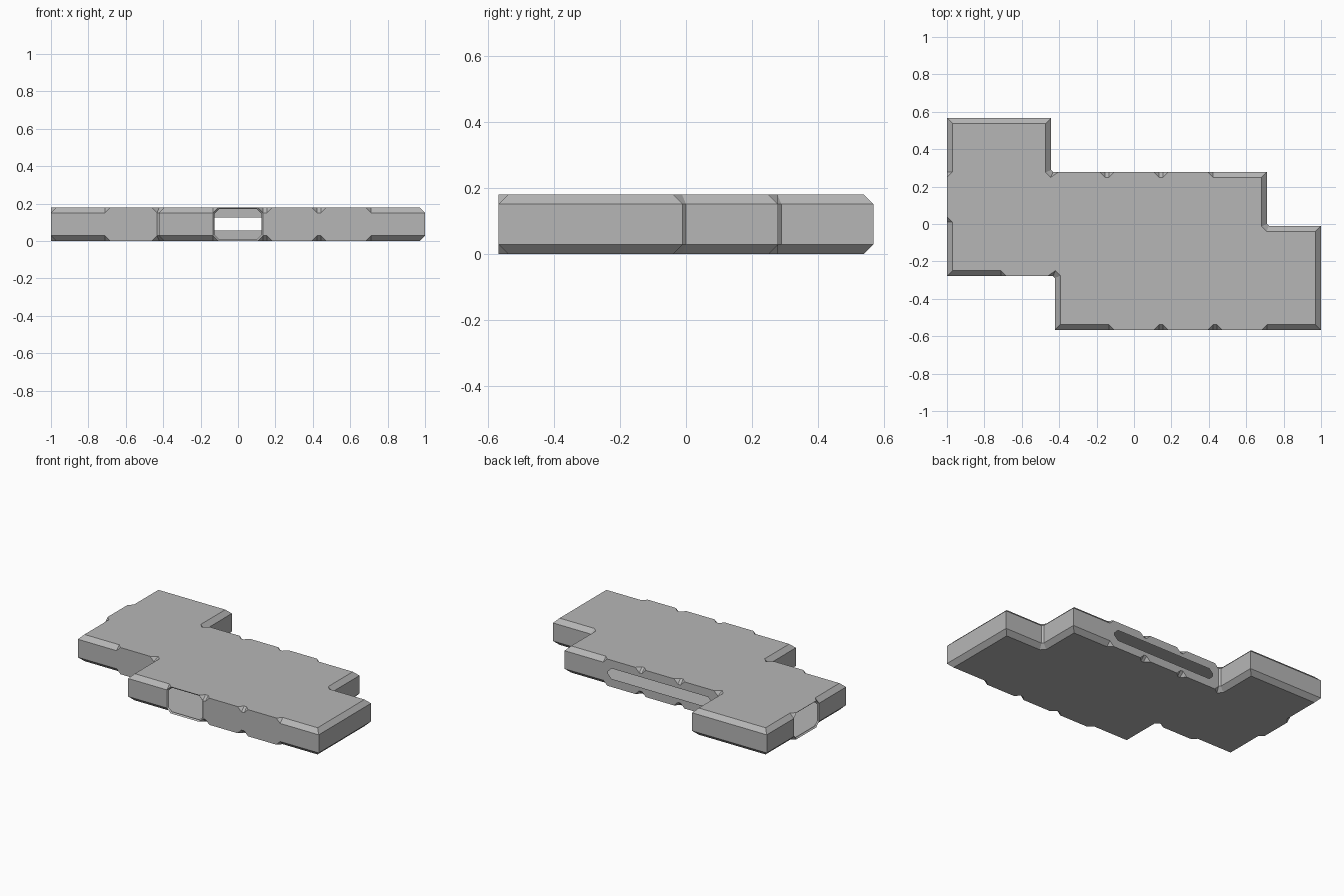
import bpy, bmesh
from mathutils import Vector

if "Cube" in bpy.data.objects:
    bpy.data.objects.remove(bpy.data.objects["Cube"])

GAP = 0.01                    # inset of the outline from the module grid
U = (2 + 2 * GAP) / 7         # module size (7 x 4 modules)
H = 0.09                      # half thickness
B = 0.029                     # chamfer size
LOW = H - B                   # top of the vertical wall, from mid height
LIP = 0.009                   # small sloped rim inside the open ends

# outline walked anticlockwise: b chamfered, f full height, o open end, s slotted
DIRS = {'E': Vector((1, 0)), 'N': Vector((0, 1)), 'W': Vector((-1, 0)), 'S': Vector((0, -1))}
RUNS = [('E', 'boffb'), ('N', 'bb'), ('W', 'b'), ('N', 'b'), ('W', 'bsss'), ('N', 'b'),
        ('W', 'bb'), ('S', 'bob'), ('E', 'bf'), ('S', 'b')]
steps = [(DIRS[d], k) for d, kinds in RUNS for k in kinds]


def outward(v):
    return Vector((v.y, -v.x))


# contour points, each with the kind of the edge that follows it
contour = []
pos = Vector((2, 0))
for i, (d, kind) in enumerate(steps):
    before, (after, next_kind) = steps[i - 1][0], steps[(i + 1) % len(steps)]
    start = (pos - Vector((3.5, 2))) * U - outward(d) * GAP
    end = start + d * U
    start += d * (0 if before.cross(d) < 0 else GAP)
    end -= d * (0 if d.cross(after) < 0 else GAP)
    contour.append((start, kind))
    if d.cross(after) <= 0:   # joint between modules, or a cut inner corner
        contour.append((end, 'slot_joint' if kind == next_kind == 's' else 'joint'))
    pos = pos + d

pts = [p for p, _ in contour]
n = len(pts)
along = [(pts[(i + 1) % n] - pts[i]).normalized() for i in range(n)]
inner = []
for i in range(n):
    n1, n2 = outward(along[i - 1]), outward(along[i])
    inner.append(pts[i] - (n1 + n2) * B / (1 + n1.dot(n2)))

bm = bmesh.new()


def face(*corners):
    bm.faces.new([bm.verts.new((p.x, p.y, z)) for p, z in corners])


# upper half of the shell: walls, chamfers and notches
top = []
for i, (p, kind) in enumerate(contour):
    j = (i + 1) % n
    q, a = pts[j], along[i]
    top.append((inner[i], H))
    if kind not in ('o', 's', 'slot_joint'):
        face((p, 0), (q, 0), (q, LOW), (p, LOW))
    if kind in ('b', 'joint', 'slot_joint'):
        face((p, LOW), (q, LOW), (inner[j], H), (inner[i], H))
        continue
    ta, tb = p + a * B, q - a * B
    top += [(ta, H), (tb, H)]
    face((p, LOW), (ta, H), (inner[i], H))
    face((q, LOW), (inner[j], H), (tb, H))
    if kind != 'o':
        face((p, LOW), (q, LOW), (tb, H), (ta, H))
    else:                     # rim of the open end
        back, k = -outward(a) * LIP, LIP * 0.414
        rim = [(p, 0), (p, LOW), (ta, H), (tb, H), (q, LOW), (q, 0)]
        shift = [(LIP, 0), (LIP, -k), (k, -LIP), (-k, -LIP), (-LIP, -k), (-LIP, 0)]
        inside = [(v + a * s + back, z + dz) for (v, z), (s, dz) in zip(rim, shift)]
        for m in range(5):
            face(inside[m], inside[m + 1], rim[m + 1], rim[m])
face(*top)

# back wall with the long slot
slotted = [i for i, (_, k) in enumerate(contour) if k == 's']
a, b = pts[slotted[0]], pts[slotted[-1] + 1]


def on_wall(x):
    return Vector((x, a.y))


face((a, 0), (on_wall(0.387), 0), (on_wall(0.387), 0.008), (on_wall(0.36), 0.035),
     (on_wall(-0.36), 0.035), (on_wall(-0.387), 0.008), (on_wall(-0.387), 0),
     (b, 0), (b, LOW), (a, LOW))

bmesh.ops.remove_doubles(bm, verts=bm.verts, dist=1e-4)
mesh = bpy.data.meshes.new("floor_shell")
bm.to_mesh(mesh)
bm.free()
shell = bpy.data.objects.new("floor_shell", mesh)
shell.location.z = H
bpy.context.collection.objects.link(shell)

# darker grey surface
grey = bpy.data.materials.new("dark_grey")
grey.diffuse_color = (0.47, 0.47, 0.47, 1)
grey.use_nodes = True
grey.node_tree.nodes["Principled BSDF"].inputs["Base Color"].default_value = grey.diffuse_color
mesh.materials.append(grey)

# lower half
mirror = shell.modifiers.new("lower_half", 'MIRROR')
mirror.use_axis = (False, False, True)
mirror.merge_threshold = 0.0005
